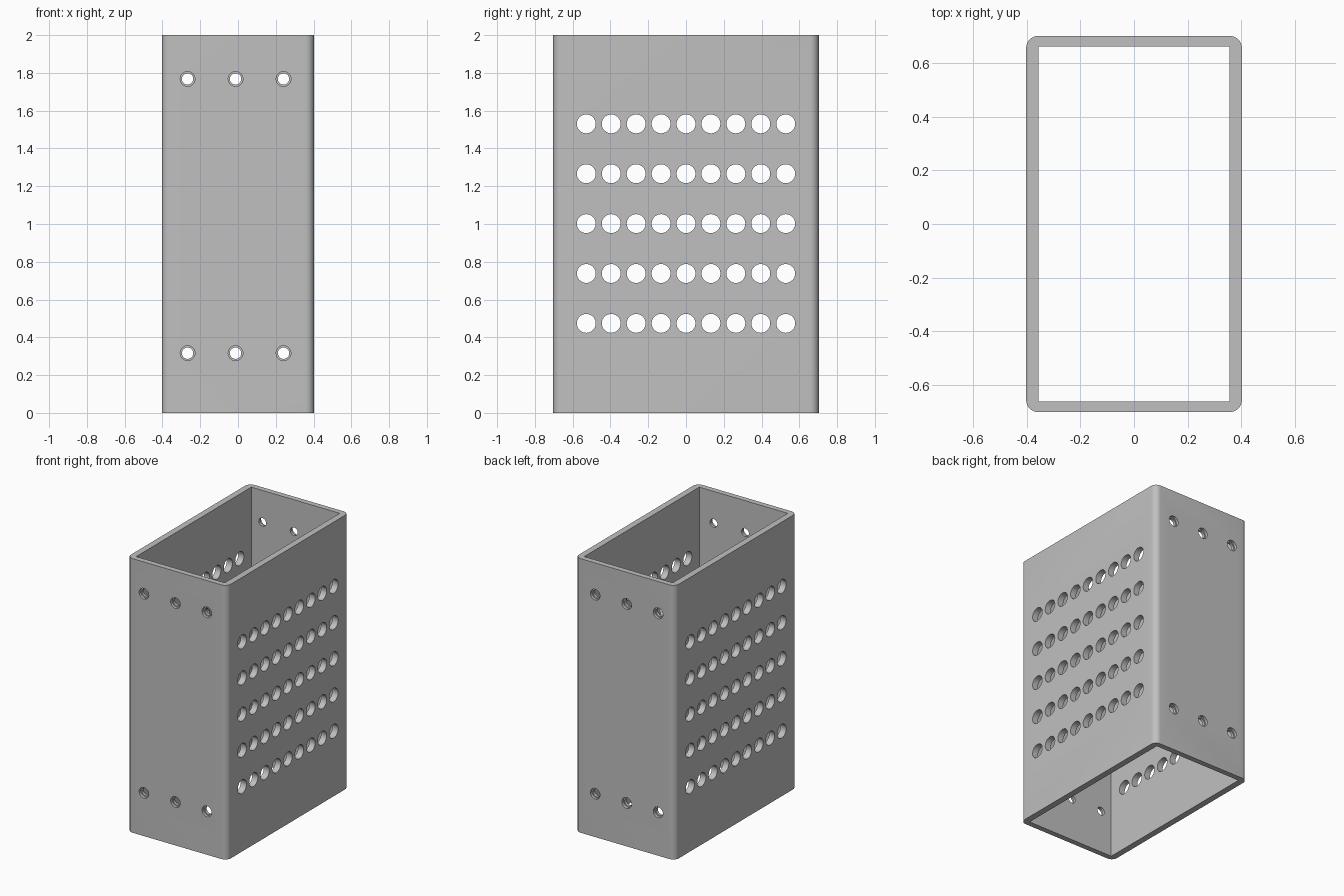
import bpy, bmesh, math
from mathutils import Matrix, Vector

if "Cube" in bpy.data.objects:
    bpy.data.objects.remove(bpy.data.objects["Cube"])

HX, HY, H = 0.403, 0.703, 2.0      # outer half sizes and height
IX, IY = 0.357, 0.663              # inner half sizes
R = 0.045                          # outer corner radius


def to_object(bm, name):
    bmesh.ops.recalc_face_normals(bm, faces=bm.faces)
    me = bpy.data.meshes.new(name)
    bm.to_mesh(me)
    bm.free()
    ob = bpy.data.objects.new(name, me)
    bpy.context.collection.objects.link(ob)
    return ob


def prism(name, pts, z0, z1):
    bm = bmesh.new()
    f = bm.faces.new([bm.verts.new((x, y, z0)) for x, y in pts])
    ext = bmesh.ops.extrude_face_region(bm, geom=[f])
    bmesh.ops.translate(bm, vec=(0, 0, z1 - z0),
                        verts=[v for v in ext['geom'] if isinstance(v, bmesh.types.BMVert)])
    return to_object(bm, name)


def cylinders(name, centres, radius, depth, axis):
    bm = bmesh.new()
    rot = Vector(axis).to_track_quat('Z', 'Y').to_matrix().to_4x4()
    for c in centres:
        bmesh.ops.create_cone(bm, cap_ends=True, segments=32, radius1=radius, radius2=radius,
                              depth=depth, matrix=Matrix.Translation(c) @ rot)
    return to_object(bm, name)


# Rounded outer body
outline = []
for i, (sx, sy) in enumerate([(1, 1), (-1, 1), (-1, -1), (1, -1)]):
    for k in range(9):
        a = math.radians(90 * i + 90 * k / 8)
        outline.append((sx * (HX - R) + R * math.cos(a), sy * (HY - R) + R * math.sin(a)))
body = prism("perforated_box_tube", outline, 0, H)

# Sharp-cornered bore, side vents, screw holes and their wider outer recesses
bore = prism("bore_cutter", [(IX, IY), (-IX, IY), (-IX, -IY), (IX, -IY)], -0.1, H + 0.1)
vents = cylinders("vent_cutter", [(0, 0.132 * j, 1.002 + 0.264 * k)
                                  for j in range(-4, 5) for k in range(-2, 3)],
                  0.05, 1.2, (1, 0, 0))
screws = [(x, z) for x in (-0.267, -0.013, 0.241) for z in (0.316, 1.768)]
holes = cylinders("screw_hole_cutter", [(x, 0, z) for x, z in screws], 0.03, 2.0, (0, 1, 0))
recesses = cylinders("recess_cutter", [(x, s * HY, z) for x, z in screws for s in (-1, 1)],
                     0.039, 0.04, (0, 1, 0))

bpy.context.view_layer.objects.active = body
for cutter in (bore, vents, holes, recesses):
    cutter.hide_render = True
    mod = body.modifiers.new(cutter.name, 'BOOLEAN')
    mod.operation = 'DIFFERENCE'
    mod.solver = 'EXACT'
    mod.object = cutter
    bpy.ops.object.modifier_apply(modifier=mod.name)
    bpy.data.objects.remove(cutter)

# Plain grey metal
mat = bpy.data.materials.new("grey_metal")
mat.diffuse_color = (0.53, 0.53, 0.53, 1)
mat.use_nodes = True
mat.node_tree.nodes["Principled BSDF"].inputs["Base Color"].default_value = mat.diffuse_color
body.data.materials.clear()
body.data.materials.append(mat)

bpy.ops.object.select_all(action='DESELECT')
body.select_set(True)
bpy.ops.object.shade_smooth_by_angle(angle=math.radians(30))
